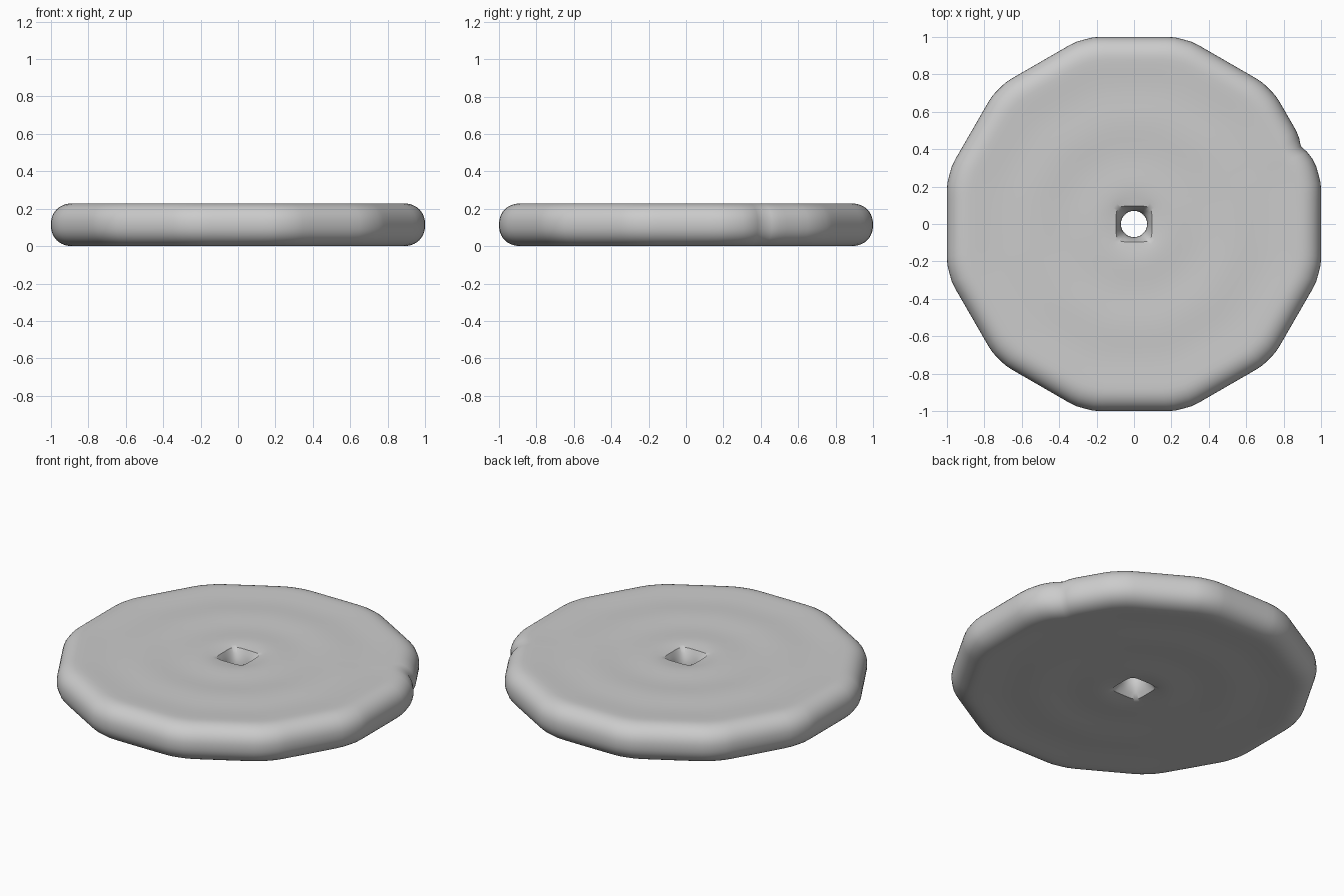
import bpy, bmesh, math

cube = bpy.data.objects.get("Cube")
if cube:
    bpy.data.objects.remove(cube, do_unlink=True)

SEGMENTS = 144
MID = 0.118


def rim_radius(a):
    # Softened twelve-sided outline
    step = math.radians(30)
    d = (a + step / 2) % step - step / 2
    r = min(1 / math.cos(d), 1.021)
    # Small dent in one corner
    return r - 0.02 * math.exp(-((a - math.radians(25)) / 0.04) ** 2)


def hole_radius(a, t):
    # Rounded square at the mouths, round at the waist
    square = (abs(math.cos(a)) ** 5 + abs(math.sin(a)) ** 5) ** (-1 / 5)
    return 0.07 * (1 - t) + 0.096 * square * t


def half_height(r):
    # Shallow concentric ripples and a dimple around the hole
    ripple = 0.0025 * math.cos((r - 0.9) * math.tau / 0.36)
    return 0.109 + 0.004 * r * r + ripple - 0.006 * math.exp(-((r - 0.1) / 0.06) ** 2)


def ring(bm, radius, z):
    verts = []
    for i in range(SEGMENTS):
        a = math.tau * i / SEGMENTS
        r = radius(a)
        verts.append(bm.verts.new((r * math.cos(a), r * math.sin(a), z)))
    return verts


bm = bmesh.new()
rings = []

# Upper face from hole mouth to rim, then round edge, then lower face
flat = [0.14 + 0.74 * i / 24 for i in range(25)]
for r in flat:
    rings.append(ring(bm, lambda a, r=r: r * (1 + (rim_radius(a) - 1) * r), MID + half_height(r)))
edge_h = half_height(flat[-1])
for k in range(1, 20):
    t = math.pi * k / 20
    s = math.sin(t) ** 0.9
    c = math.copysign(abs(math.cos(t)) ** 0.9, math.cos(t))
    rings.append(ring(bm, lambda a, s=s: 0.88 * (1 + (rim_radius(a) - 1) * 0.88)
                      + s * (rim_radius(a) - 0.88 * (1 + (rim_radius(a) - 1) * 0.88)),
                      MID + edge_h * c))
for r in reversed(flat):
    rings.append(ring(bm, lambda a, r=r: r * (1 + (rim_radius(a) - 1) * r), MID - half_height(r)))

# Pinched centre hole
for k in range(9):
    u = -1 + k / 4
    rings.append(ring(bm, lambda a, u=u: hole_radius(a, u * u), MID + u * 0.102))

for lower, upper in zip(rings, rings[1:] + rings[:1]):
    for i in range(SEGMENTS):
        j = (i + 1) % SEGMENTS
        bm.faces.new((lower[i], upper[i], upper[j], lower[j]))
bmesh.ops.recalc_face_normals(bm, faces=bm.faces)

# Stand the disc on the ground
low = min(v.co.z for v in bm.verts)
bmesh.ops.translate(bm, verts=bm.verts, vec=(0, 0, -low))

mesh = bpy.data.meshes.new("disc")
bm.to_mesh(mesh)
bm.free()
disc = bpy.data.objects.new("disc", mesh)
bpy.context.collection.objects.link(disc)

# Plain grey material
grey = bpy.data.materials.new("light_grey")
grey.use_nodes = True
color = (0.6, 0.6, 0.6, 1)
grey.diffuse_color = color
grey.node_tree.nodes["Principled BSDF"].inputs["Base Color"].default_value = color
mesh.materials.append(grey)

bpy.ops.object.select_all(action="DESELECT")
disc.select_set(True)
bpy.context.view_layer.objects.active = disc
bpy.ops.object.shade_smooth_by_angle(angle=math.radians(40))
